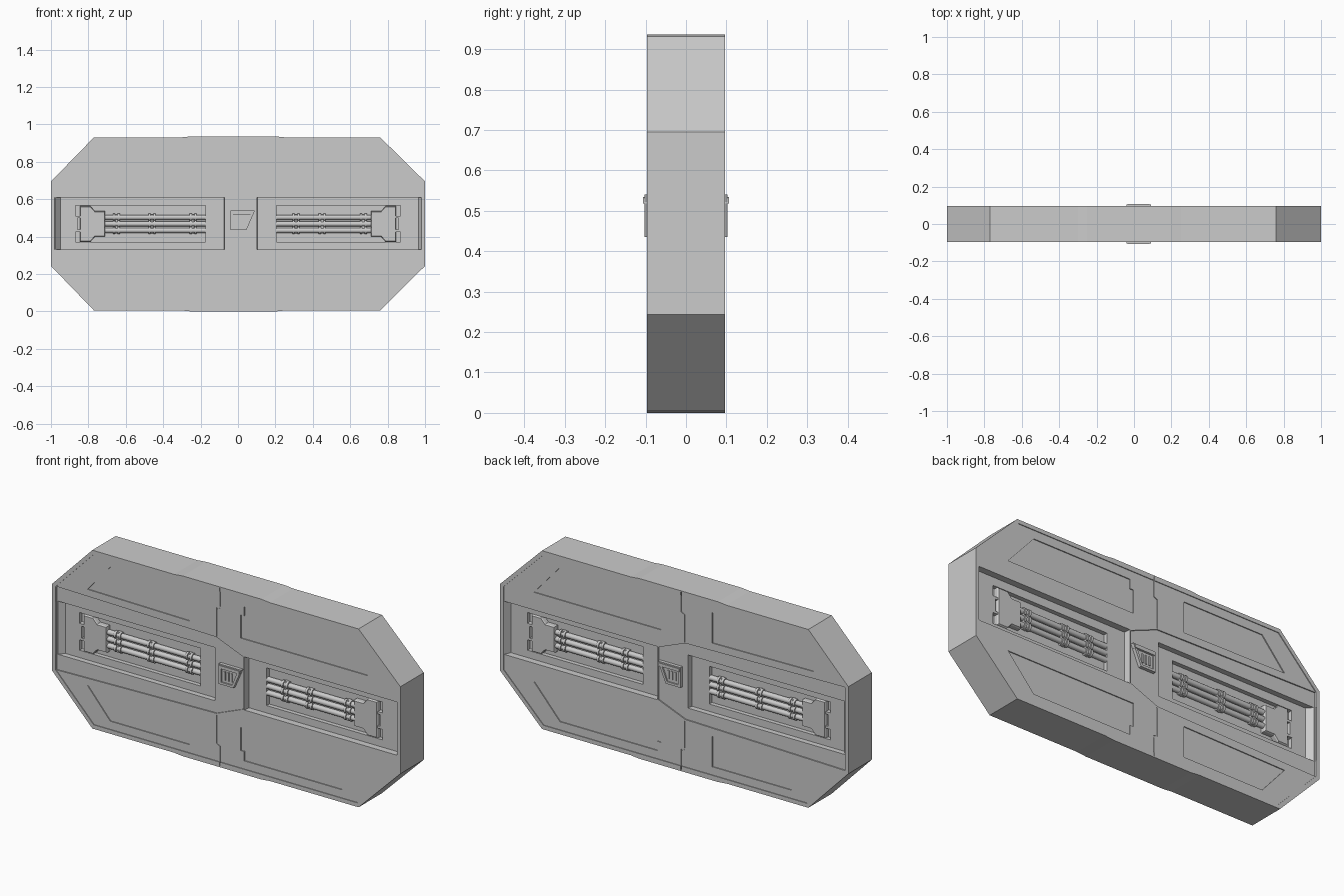
import bpy, bmesh, math
from mathutils import Matrix

if "Cube" in bpy.data.objects:
    bpy.data.objects.remove(bpy.data.objects["Cube"])


def new_object(name, bm):
    bmesh.ops.recalc_face_normals(bm, faces=bm.faces[:])
    mesh = bpy.data.meshes.new(name)
    bm.to_mesh(mesh)
    bm.free()
    ob = bpy.data.objects.new(name, mesh)
    bpy.context.collection.objects.link(ob)
    return ob


def loft(name, *rings):
    """Solid through (xz outline, y) rings of equal point count."""
    bm = bmesh.new()
    loops = [[bm.verts.new((x, y, z)) for x, z in pts] for pts, y in rings]
    n = len(loops[0])
    for a, b in zip(loops, loops[1:]):
        for i in range(n):
            j = (i + 1) % n
            bm.faces.new((a[i], a[j], b[j], b[i]))
    bm.faces.new(loops[0])
    bm.faces.new(loops[-1])
    return new_object(name, bm)


def rect(x0, x1, z0, z1):
    return [(x0, z0), (x1, z0), (x1, z1), (x0, z1)]


def flip(pts):
    """Mirror an outline across the horizontal mid line."""
    return [(x, 0.936 - z) for x, z in pts]


def cut(target, cutter):
    mod = target.modifiers.new("cut", 'BOOLEAN')
    mod.operation = 'DIFFERENCE'
    mod.solver = 'EXACT'
    mod.object = cutter
    bpy.context.view_layer.objects.active = target
    bpy.ops.object.modifier_apply(modifier=mod.name)
    bpy.data.objects.remove(cutter, do_unlink=True)


def cylinder(name, x0, x1, y, z, r, seg=12):
    bm = bmesh.new()
    m = Matrix.Translation(((x0 + x1) / 2, y, z)) @ Matrix.Rotation(math.pi / 2, 4, 'Y')
    bmesh.ops.create_cone(bm, cap_ends=True, segments=seg, radius1=r, radius2=r,
                          depth=x1 - x0, matrix=m)
    ob = new_object(name, bm)
    for p in ob.data.polygons:
        p.use_smooth = len(p.vertices) == 4
    return ob


# Octagonal slab
outline = [(-1, .243), (-.77, .005), (-.3, .005), (-.25, 0), (.2, 0), (.25, .005), (.76, .005),
           (1, .243), (1, .695), (.76, .931), (.25, .931), (.2, .936), (-.25, .936),
           (-.3, .931), (-.77, .931), (-1, .695)]
T = .096
slab = loft("door_slab", (outline, -T), (outline, T))

# Outlines used on both faces
face = [(-.98, .252), (-.762, .026), (.752, .026), (.98, .252),
        (.98, .686), (.752, .911), (-.762, .911), (-.98, .686)]
tongue = [(-.979, .252), (-.06, .272), (.095, .334), (.095, .606), (-.06, .668), (-.979, .685)]
panel_left = [(-.80, .718), (-.67, .868), (-.215, .868), (-.215, .71)]
panel_right = [(.08, .70), (.81, .70), (.66, .868), (.10, .868), (.10, .82), (.08, .82)]
seam = [(-.04, .93), (-.04, .83), (-.06, .82), (-.06, .672),
        (-.055, .672), (-.055, .815), (-.035, .825), (-.035, .93)]
badge = [(-.04, .435), (.045, .435), (.09, .54), (-.04, .54)]
badge_in = [(-.026, .447), (.037, .447), (.07, .528), (-.026, .528)]
bracket = [(.71, .40), (.765, .40), (.79, .372), (.845, .372),
           (.845, .564), (.79, .564), (.765, .536), (.71, .536)]

for s, side in ((-1, "front"), (1, "back")):
    def carve(pts, depth, bottom=None):
        cut(slab, loft("cutter", (pts, s * .2), (pts, s * (T - .002)),
                       (bottom or pts, s * depth)))

    # Raised rim, tongue plate, panels and seam
    carve(face, .092)
    carve(tongue, .086)
    for pts in (panel_left, panel_right):
        carve(pts, .087)
        carve(flip(pts), .087)
    carve(seam, .088)
    carve(flip(seam), .088)

    # Long recesses with sloped outer ends, and pipe pockets
    carve(rect(-.982, -.07, .332, .608), .058, rect(-.95, -.075, .332, .608))
    carve(rect(.10, .982, .332, .608), .058, rect(.105, .965, .332, .608))
    carve(rect(-.87, -.175, .37, .566), .036)
    carve(rect(.205, .87, .37, .566), .036)

    # Pipes, clamps and end fittings
    for sx, x_in, clamps in ((-1, .175, (.24, .46, .65)), (1, .205, (.31, .45, .67))):
        tag = side + ("_left" if sx < 0 else "_right")
        for z in (.433, .468, .503):
            a, b = sorted((sx * x_in, sx * .73))
            cylinder("pipe_" + tag, a, b, s * .047, z, .0135)
            for c in clamps:
                for o in (-.013, .013):
                    x = sx * c + o
                    cylinder("clamp_ring_" + tag, x - .006, x + .006, s * .047, z, .0195)
        for c in clamps:
            strap = rect(sx * c - .006, sx * c + .006, .415, .521)
            loft("clamp_bar_" + tag, (strap, s * .034), (strap, s * .054))
        pts = [(sx * x, z) for x, z in bracket]
        top = [(sx * (.777 + (x - .777) * .94), .468 + (z - .468) * .95) for x, z in bracket]
        loft("end_fitting_" + tag, (pts, s * .034), (pts, s * .057), (top, s * .064))
        for z0, z1 in ((.425, .437), (.499, .511)):
            arm = rect(*sorted((sx * .84, sx * .869)), z0, z1)
            loft("handle_arm_" + tag, (arm, s * .034), (arm, s * .06))
        bar = rect(*sorted((sx * .857, sx * .871)), .425, .511)
        loft("handle_bar_" + tag, (bar, s * .034), (bar, s * .06))

    # Centre plate with an inset face and plain ridges
    plate = loft("centre_plate_" + side, (badge, s * .08), (badge, s * .103))
    cut(plate, loft("cutter", (badge_in, s * .2), (badge_in, s * .096)))
    lip = rect(-.035, .082, .518, .534)
    loft("plate_lip_" + side, (lip, s * .09), (lip, s * .107))
    for x in (-.012, .008, .028):
        ridge = rect(x, x + .009, .46, .505)
        loft("plate_ridge_" + side, (ridge, s * .09), (ridge, s * .101))
